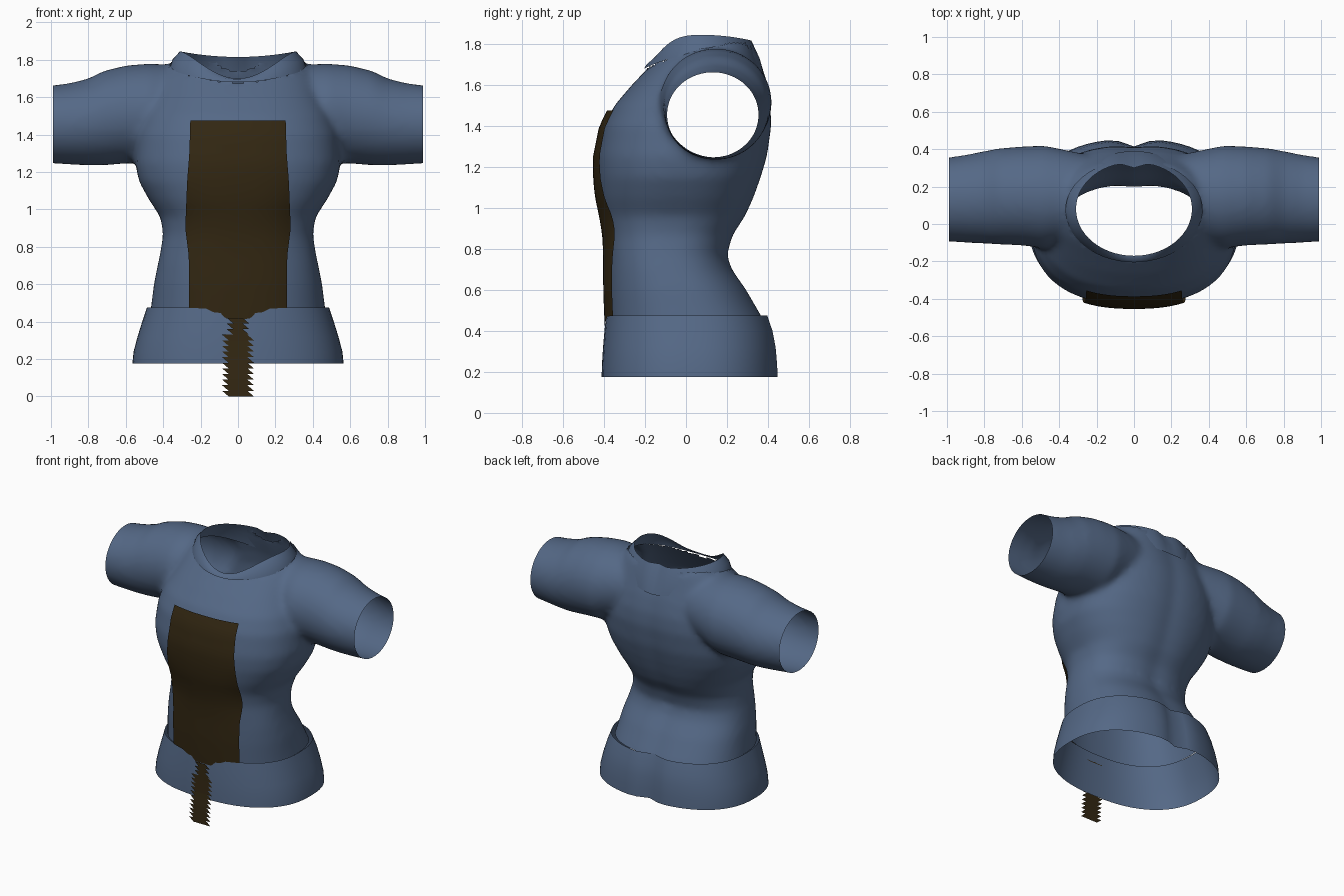
import bpy, bmesh, math
from mathutils import Vector

if "Cube" in bpy.data.objects:
    bpy.data.objects.remove(bpy.data.objects["Cube"])


def material(name, rgb):
    m = bpy.data.materials.new(name)
    m.use_nodes = True
    m.diffuse_color = (*rgb, 1)
    m.node_tree.nodes["Principled BSDF"].inputs["Base Color"].default_value = (*rgb, 1)
    return m


blue = material("slate blue cloth", (0.09, 0.14, 0.24))
brown = material("dark brown leather", (0.032, 0.02, 0.006))


def make_object(name, bm, mat):
    mesh = bpy.data.meshes.new(name)
    bm.to_mesh(mesh)
    bm.free()
    mesh.materials.append(mat)
    obj = bpy.data.objects.new(name, mesh)
    bpy.context.collection.objects.link(obj)
    return obj


def smooth(obj, angle=50):
    bpy.ops.object.select_all(action="DESELECT")
    obj.select_set(True)
    bpy.context.view_layer.objects.active = obj
    bpy.ops.object.shade_smooth_by_angle(angle=math.radians(angle))


def loft(bm, rings, closed=True, caps=False):
    """Skin neighbouring rows of points with quads."""
    rows = [[bm.verts.new(p) for p in ring] for ring in rings]
    n = len(rows[0])
    for a, b in zip(rows, rows[1:]):
        for i in range(n if closed else n - 1):
            j = (i + 1) % n
            bm.faces.new((a[i], a[j], b[j], b[i]))
    if caps:
        bm.faces.new(rows[0])
        bm.faces.new(rows[-1])
    if closed:
        bmesh.ops.recalc_face_normals(bm, faces=bm.faces)


def lerp(table, t):
    """Interpolate the rows of a table keyed by its first column."""
    if t <= table[0][0]:
        return table[0][1:]
    for a, b in zip(table, table[1:]):
        if t <= b[0]:
            f = (t - a[0]) / (b[0] - a[0])
            return tuple(u + (v - u) * f for u, v in zip(a[1:], b[1:]))
    return table[-1][1:]


def power(v, p):
    return math.copysign(abs(v) ** p, v)


ROUND = 2.4  # squareness of the body sections


def body_ring(z, half, front, back, groove, n=64):
    pts = []
    for i in range(n):
        a = math.tau * i / n
        x = half * power(math.sin(a), 2 / ROUND)
        y = (front + back) / 2 - (back - front) / 2 * power(math.cos(a), 2 / ROUND)
        if y > 0:
            y -= groove * math.exp(-(x / 0.07) ** 2)
        pts.append((x, y, z))
    return pts


# Torso sections: height, half width, front y, back y
TORSO = [
    (0.38, 0.48, -0.37, 0.42), (0.47, 0.466, -0.375, 0.375), (0.6, 0.45, -0.38, 0.3),
    (0.7, 0.43, -0.38, 0.23), (0.77, 0.415, -0.38, 0.205), (0.87, 0.4, -0.385, 0.235),
    (0.96, 0.415, -0.4, 0.295), (1.05, 0.475, -0.42, 0.335), (1.15, 0.53, -0.43, 0.37),
    (1.25, 0.55, -0.43, 0.4), (1.4, 0.54, -0.4, 0.422), (1.5, 0.51, -0.35, 0.418),
    (1.6, 0.46, -0.265, 0.395), (1.7, 0.42, -0.17, 0.36), (1.78, 0.36, -0.1, 0.335),
    (1.85, 0.28, -0.02, 0.3),
]

# Sleeve sections: x, bottom z, top z, front y, back y
SLEEVE = [
    (0.2, 1.36, 1.76, -0.06, 0.36), (0.36, 1.3, 1.775, -0.1, 0.395),
    (0.48, 1.25, 1.78, -0.13, 0.42), (0.6, 1.245, 1.77, -0.115, 0.415),
    (0.72, 1.235, 1.74, -0.11, 0.405), (0.8, 1.235, 1.7, -0.105, 0.39),
    (0.9, 1.24, 1.675, -0.1, 0.37), (1.06, 1.25, 1.655, -0.09, 0.345),
]


def sleeve_ring(side, x, z0, z1, y0, y1, n=40):
    ring = []
    for i in range(n):
        a = math.tau * i / n
        ring.append((side * x, (y0 + y1) / 2 + (y1 - y0) / 2 * math.cos(a),
                     (z0 + z1) / 2 + (z1 - z0) / 2 * math.sin(a)))
    return ring


# Shirt: torso and sleeves fused into one skin, then opened at the ends
bm = bmesh.new()
loft(bm, [body_ring(*row, 0.012) for row in TORSO], caps=True)
for side in (-1, 1):
    loft(bm, [sleeve_ring(side, *row) for row in SLEEVE], caps=True)
shirt = make_object("shirt", bm, blue)
bpy.context.view_layer.objects.active = shirt
remesh = shirt.modifiers.new("fuse", "REMESH")
remesh.mode = "VOXEL"
remesh.voxel_size = 0.02
relax = shirt.modifiers.new("relax", "SMOOTH")
relax.iterations = 10
for mod in ("fuse", "relax"):
    bpy.ops.object.modifier_apply(modifier=mod)

bm = bmesh.new()
bm.from_mesh(shirt.data)
for point, normal in (((0, 0, 0.46), (0, 0, -1)), ((0.99, 0, 0), (1, 0, 0)),
                      ((-0.99, 0, 0), (-1, 0, 0))):
    bmesh.ops.bisect_plane(bm, geom=bm.verts[:] + bm.edges[:] + bm.faces[:],
                           plane_co=point, plane_no=normal, clear_outer=True)

# Neck opening, with its rim snapped to an ellipse
NECK_Y, NECK_RX, NECK_RY = 0.075, 0.365, 0.265


def neck_radius(p):
    return math.hypot(p.x / NECK_RX, (p.y - NECK_Y) / NECK_RY)


inside = [f for f in bm.faces
          if f.calc_center_median().z > 1.55 and neck_radius(f.calc_center_median()) < 1]
bmesh.ops.delete(bm, geom=inside, context="FACES")
for v in bm.verts:
    if v.is_boundary and v.co.z > 1.55 and abs(v.co.x) < 0.6:
        r = neck_radius(v.co)
        v.co.x /= r
        v.co.y = NECK_Y + (v.co.y - NECK_Y) / r
bm.to_mesh(shirt.data)
bm.free()
if not shirt.data.materials:
    shirt.data.materials.append(blue)
smooth(shirt, 70)

# Collar: a flared band standing around the neck
bm = bmesh.new()
top, middle, bottom = [], [], []
for i in range(56):
    a = math.tau * i / 56
    s, c = math.sin(a), math.cos(a)
    fore, rear = max(c, 0), max(-c, 0)
    dent = 0.03 * rear * math.exp(-(s / 0.16) ** 2)
    inner = Vector((0.31 * s, 0.08 - 0.25 * c - dent,
                    1.845 - 0.145 * fore ** 3 - 0.03 * rear ** 2))
    outer = Vector((0.368 * s, 0.08 - 0.285 * fore + 0.31 * rear,
                    1.75 - 0.07 * fore ** 2 - 0.12 * rear ** 2))
    top.append(inner)
    middle.append((inner + outer) / 2 + Vector((0.01 * s, -0.008 * c, 0.006)))
    bottom.append(outer)
loft(bm, [bottom, middle, top])
smooth(make_object("collar", bm, blue), 60)

# Hem band around the hips, with a crease at the centre back
HEM = [(0.175, 0.565, -0.412, 0.455), (0.24, 0.558, -0.41, 0.452), (0.32, 0.537, -0.405, 0.445),
       (0.4, 0.512, -0.398, 0.43), (0.475, 0.487, -0.39, 0.405)]
bm = bmesh.new()
loft(bm, [body_ring(*row, 0.04) for row in HEM])
smooth(make_object("hem_band", bm, blue), 60)

# Front panel following the chest, with a small tab at its lower edge
PANEL_WIDTH = [(0.47, 0.262), (0.75, 0.263), (0.9, 0.282), (1.15, 0.272), (1.3, 0.26), (1.475, 0.255)]
TAB = [(0, 0.41), (0.07, 0.41), (0.08, 0.445), (0.13, 0.45), (0.17, 0.47), (0.3, 0.475)]


def chest_y(x, z):
    half, front, back = lerp(TORSO, z)
    depth = (1 - min(1, abs(x) / half) ** ROUND) ** (1 / ROUND)
    return (front + back) / 2 - (back - front) / 2 * depth


bm = bmesh.new()
rows = []
for k in range(25):
    f = k / 24
    row = []
    for i in range(-14, 15):
        u = i / 14
        low = lerp(TAB, abs(u) * 0.262)[0]
        z = low + (1.475 - low) * f
        x = u * lerp(PANEL_WIDTH, z)[0]
        row.append((x, chest_y(x, z) - 0.024, z))
    rows.append(row)
loft(bm, rows, closed=False)
smooth(make_object("front_panel", bm, brown), 60)

# Hanging strap with saw-toothed edges
STRAP_Y = [(0, -0.436), (0.1, -0.431), (0.2, -0.418), (0.3, -0.412), (0.45, -0.405)]
bm = bmesh.new()
TEETH = 14
pitch = 0.42 / TEETH
for k in range(TEETH):
    low, high = k * pitch, (k + 1) * pitch
    wide = 0.085 if high < 0.34 else 0.06
    corners = [(-wide + 0.035, low), (wide, low), (wide - 0.035, high), (-wide, high)]
    bm.faces.new([bm.verts.new((x, lerp(STRAP_Y, z)[0], z)) for x, z in corners])
make_object("hanging_strap", bm, brown)
